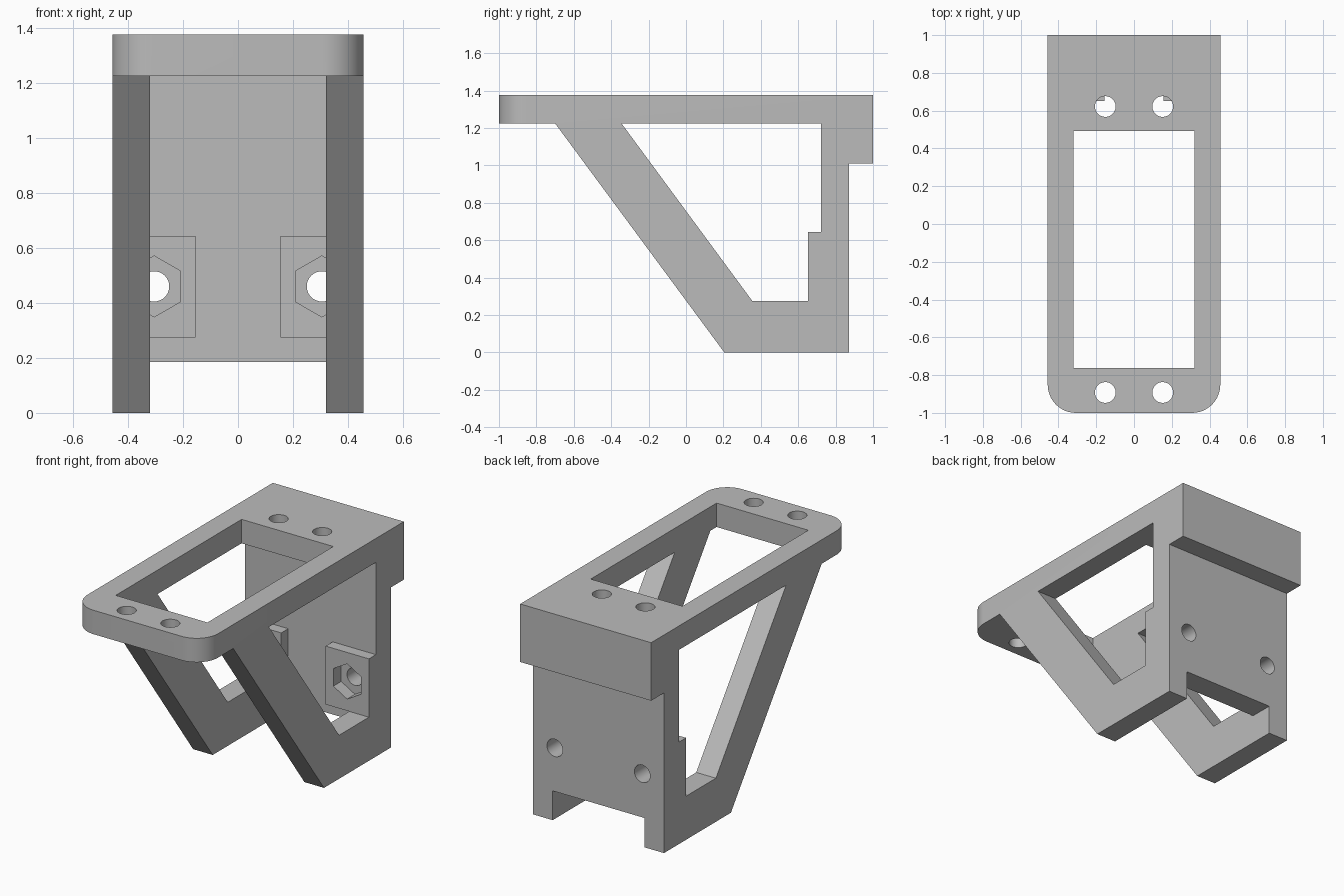
import bpy
import bmesh
import math
from mathutils import Matrix

cube = bpy.data.objects.get("Cube")
if cube:
    bpy.data.objects.remove(cube, do_unlink=True)

HALF, INNER = 0.457, 0.32      # outer and inner half widths
TOP, UNDER = 1.376, 1.225      # top plate faces

grey = bpy.data.materials.new("plain grey")
grey.use_nodes = True
colour = (0.5, 0.5, 0.5, 1)
grey.diffuse_color = colour
grey.node_tree.nodes["Principled BSDF"].inputs["Base Color"].default_value = colour


def finish(name, bm):
    bmesh.ops.recalc_face_normals(bm, faces=bm.faces)
    mesh = bpy.data.meshes.new(name)
    bm.to_mesh(mesh)
    bm.free()
    mesh.materials.append(grey)
    obj = bpy.data.objects.new(name, mesh)
    bpy.context.collection.objects.link(obj)
    return obj


def side_profile(points, half):
    """Extrude a (y, z) outline across x from -half to half."""
    bm = bmesh.new()
    face = bm.faces.new([bm.verts.new((-half, y, z)) for y, z in points])
    out = bmesh.ops.extrude_face_region(bm, geom=[face])
    verts = [g for g in out["geom"] if isinstance(g, bmesh.types.BMVert)]
    bmesh.ops.translate(bm, verts=verts, vec=(2 * half, 0, 0))
    return bm


def rod(name, sides, radius, depth, place):
    bm = bmesh.new()
    bmesh.ops.create_cone(bm, cap_ends=True, segments=sides, radius1=radius,
                          radius2=radius, depth=depth, matrix=place)
    return finish(name, bm)


# Solid bracket outline with rounded front corners
bm = side_profile([(-1, UNDER), (-0.70, UNDER), (0.205, 0), (0.872, 0),
                   (0.872, 1.01), (1, 1.01), (1, TOP), (-1, TOP)], HALF)
corners = [e for e in bm.edges if all(v.co.y < -0.99 for v in e.verts)
           and abs(e.verts[0].co.z - e.verts[1].co.z) > 0.1]
bmesh.ops.bevel(bm, geom=corners, offset=0.15, segments=12, profile=0.5,
                affect="EDGES")
bracket = finish("bracket", bm)

# Side windows, channel between the legs, and gap between the nut pads
cutters = [
    finish("window_cutter", side_profile(
        [(-0.345, UNDER), (0.355, 0.275), (0.652, 0.275), (0.652, 0.643),
         (0.722, 0.643), (0.722, UNDER)], 0.6)),
    finish("channel_cutter", side_profile(
        [(-2, -1), (2, -1), (2, 0.185), (0.722, 0.185), (0.722, 0.275),
         (0.652, 0.275), (0.652, UNDER), (-2, UNDER)], INNER)),
    finish("pad_gap_cutter", side_profile(
        [(-2, 0.2), (0.722, 0.2), (0.722, UNDER), (-2, UNDER)], 0.155)),
    finish("top_opening_cutter", side_profile(
        [(-0.762, 1.1), (0.493, 1.1), (0.493, 2), (-0.762, 2)], INNER)),
]

# Plate holes, bolt holes and hexagonal nut recesses
along_y = Matrix.Rotation(math.pi / 2, 4, "X")
for side in (-1, 1):
    for y in (-0.892, 0.622):
        cutters.append(rod("plate_hole_cutter", 32, 0.055, 0.3,
                           Matrix.Translation((side * 0.152, y, 1.3))))
    bolt = (side * 0.305, 0.76, 0.46)
    cutters.append(rod("bolt_hole_cutter", 32, 0.055, 0.5,
                       Matrix.Translation(bolt) @ along_y))
    recess = (side * 0.305, 0.68, 0.46)
    cutters.append(rod("nut_recess_cutter", 6, 0.111, 0.1,
                       Matrix.Translation(recess) @ along_y))

for cutter in cutters:
    mod = bracket.modifiers.new(cutter.name, "BOOLEAN")
    mod.operation = "DIFFERENCE"
    mod.solver = "EXACT"
    mod.object = cutter
    cutter.hide_render = True
    cutter.hide_set(True)

# Apply the cuts and drop the helpers
bpy.context.view_layer.objects.active = bracket
bracket.select_set(True)
for mod in list(bracket.modifiers):
    bpy.ops.object.modifier_apply(modifier=mod.name)
for cutter in cutters:
    bpy.data.objects.remove(cutter, do_unlink=True)
bpy.ops.object.shade_smooth_by_angle(angle=math.radians(30))
